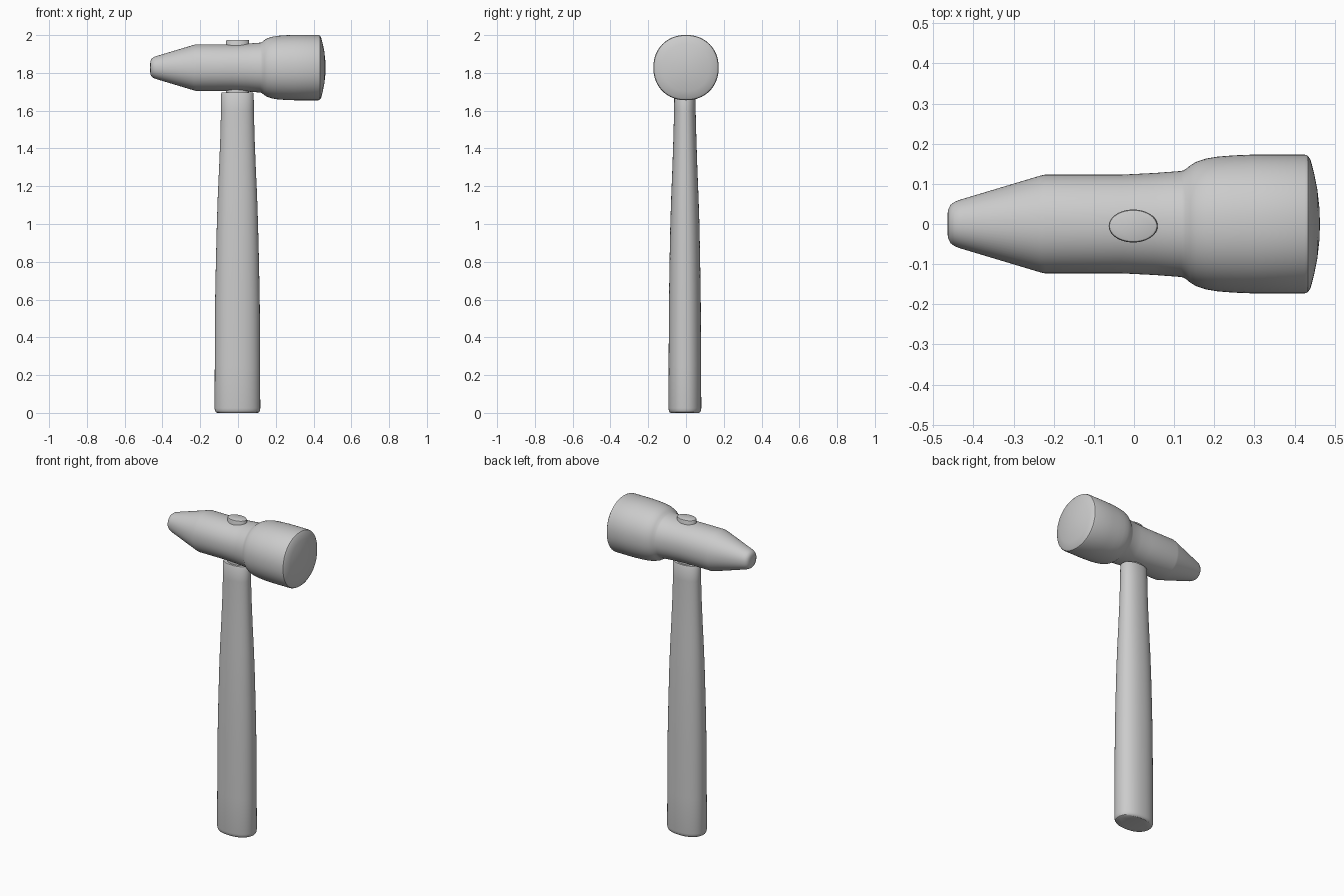
import bpy, bmesh, math

if "Cube" in bpy.data.objects:
    bpy.data.objects.remove(bpy.data.objects["Cube"])

def section(a, b, n, power):
    """Points of a superellipse with half-sizes a, b."""
    pts = []
    for i in range(n):
        t = 2 * math.pi * i / n
        c, s = math.cos(t), math.sin(t)
        pts.append((a * math.copysign(abs(c) ** (2 / power), c),
                    b * math.copysign(abs(s) ** (2 / power), s)))
    return pts

def loft(name, rings, place, n=64, power=2.0, angle=32):
    """Skin a stack of (position, half_a, half_b) sections, capped at both ends."""
    bm = bmesh.new()
    loops = [[bm.verts.new(place(p, u, v)) for u, v in section(a, b, n, power)]
             for p, a, b in rings]
    for lo, hi in zip(loops, loops[1:]):
        for i in range(n):
            j = (i + 1) % n
            bm.faces.new((lo[i], lo[j], hi[j], hi[i]))
    bm.faces.new(loops[0][::-1])
    bm.faces.new(loops[-1])
    bmesh.ops.recalc_face_normals(bm, faces=bm.faces)
    me = bpy.data.meshes.new(name)
    bm.to_mesh(me)
    bm.free()
    ob = bpy.data.objects.new(name, me)
    bpy.context.collection.objects.link(ob)
    bpy.ops.object.select_all(action='DESELECT')
    ob.select_set(True)
    bpy.context.view_layer.objects.active = ob
    bpy.ops.object.shade_smooth_by_angle(angle=math.radians(angle))
    return ob

# Head: tapered peen, round neck and wide, slightly domed striking face
head_profile = [
    (-0.465, 0.022), (-0.463, 0.036), (-0.457, 0.048), (-0.447, 0.055),
    (-0.435, 0.060), (-0.235, 0.120), (-0.222, 0.123), (-0.03, 0.123),
    (0.05, 0.127), (0.118, 0.132), (0.128, 0.136), (0.14, 0.146),
    (0.155, 0.155), (0.18, 0.163), (0.21, 0.168), (0.25, 0.171),
    (0.30, 0.173), (0.425, 0.173), (0.433, 0.170), (0.440, 0.160),
    (0.449, 0.125), (0.457, 0.085), (0.462, 0.04), (0.463, 0.01)]
loft("hammer_head", [(x, r, r) for x, r in head_profile],
     lambda p, u, v: (p, u, 1.828 + v), power=2.12)

# Handle: oval grip narrowing towards the head
handle_profile = [
    (0.0, 0.108, 0.075), (0.004, 0.115, 0.081), (0.012, 0.119, 0.085),
    (0.025, 0.121, 0.087), (0.25, 0.120, 0.086), (0.6, 0.118, 0.084),
    (0.8, 0.114, 0.081), (1.0, 0.109, 0.077), (1.15, 0.104, 0.072),
    (1.3, 0.097, 0.066), (1.45, 0.091, 0.061), (1.6, 0.087, 0.057),
    (1.69, 0.086, 0.056), (1.695, 0.083, 0.053)]
loft("handle", handle_profile,
     lambda p, u, v: (u - 0.003, v - 0.006, p), power=2.2)

# Tenon: oval end of the handle passing through the head
loft("handle_tenon",
     [(1.68, 0.061, 0.041), (1.968, 0.061, 0.041), (1.973, 0.059, 0.039),
      (1.975, 0.055, 0.035)],
     lambda p, u, v: (u - 0.002, v - 0.005, p))
